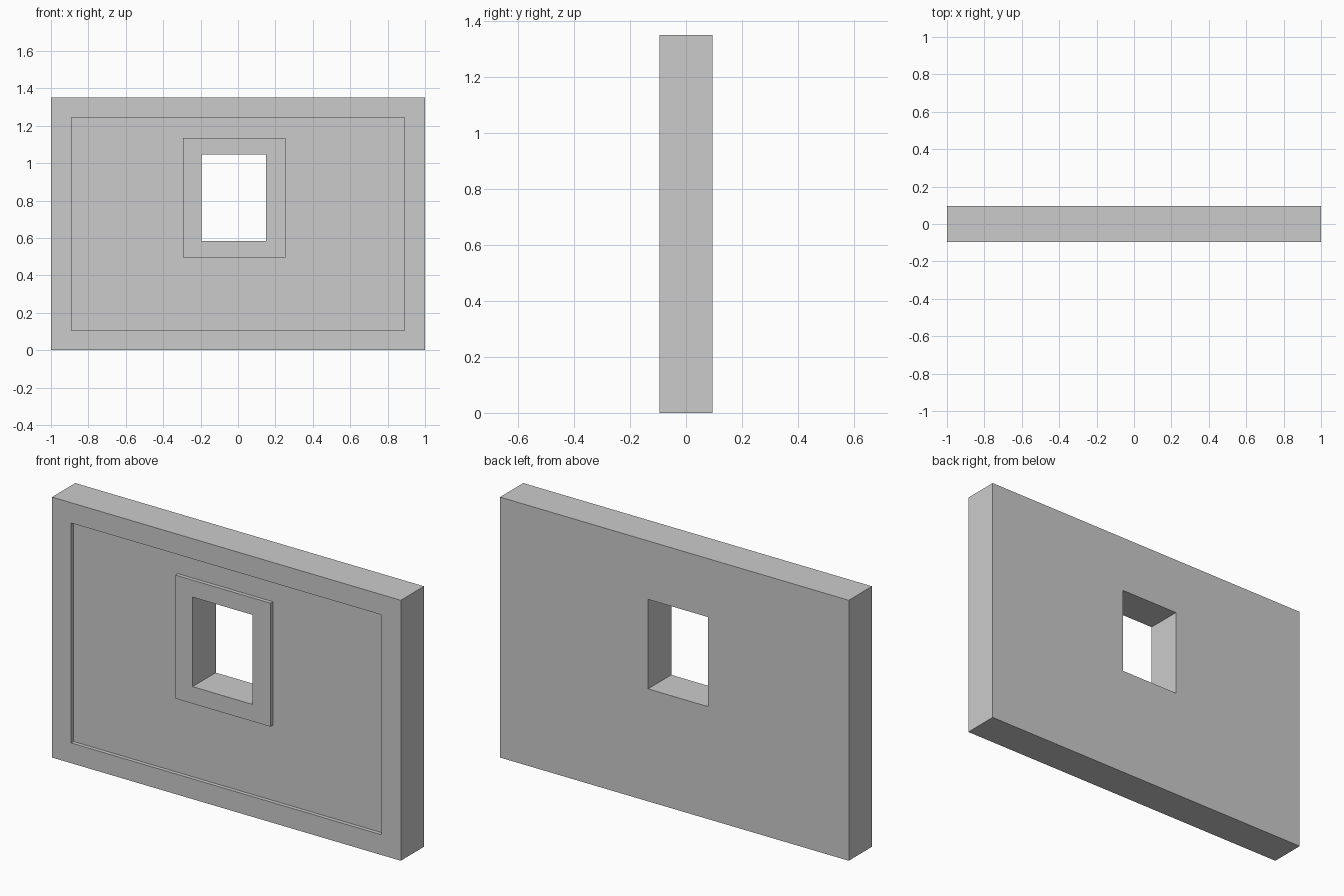
import bpy
import bmesh

cube = bpy.data.objects.get("Cube")
if cube:
    bpy.data.objects.remove(cube, do_unlink=True)

FRONT, FLOOR, BACK = -0.095, -0.075, 0.095

# Rectangles as (left, right, bottom, top) on the x-z plane
OUTER = (-1.0, 1.0, 0.0, 1.35)
RECESS = (-0.89, 0.89, 0.105, 1.245)
TRIM = (-0.293, 0.253, 0.495, 1.135)
OPENING = (-0.194, 0.151, 0.583, 1.047)


def add_loop(bm, rect, y):
    x0, x1, z0, z1 = rect
    corners = ((x0, z0), (x1, z0), (x1, z1), (x0, z1))
    return [bm.verts.new((x, y, z)) for x, z in corners]


def loop_solid(name, section, material):
    """Join a closed chain of rectangular loops into one solid."""
    bm = bmesh.new()
    loops = [add_loop(bm, rect, y) for rect, y in section]
    for a, b in zip(loops, loops[1:] + loops[:1]):
        for i in range(4):
            j = (i + 1) % 4
            bm.faces.new((a[i], a[j], b[j], b[i]))
    bmesh.ops.recalc_face_normals(bm, faces=bm.faces)
    mesh = bpy.data.meshes.new(name)
    bm.to_mesh(mesh)
    bm.free()
    mesh.materials.append(material)
    obj = bpy.data.objects.new(name, mesh)
    bpy.context.collection.objects.link(obj)
    return obj


# Plain grey plaster
grey = bpy.data.materials.new("light_grey")
color = (0.6, 0.6, 0.6, 1.0)
grey.diffuse_color = color
grey.use_nodes = True
grey.node_tree.nodes["Principled BSDF"].inputs["Base Color"].default_value = color

# Wall with a raised border, recessed field, window trim and through opening
loop_solid("wall_with_window", [
    (OUTER, BACK), (OUTER, FRONT),
    (RECESS, FRONT), (RECESS, FLOOR),
    (TRIM, FLOOR), (TRIM, FRONT),
    (OPENING, FRONT), (OPENING, BACK),
], grey)
